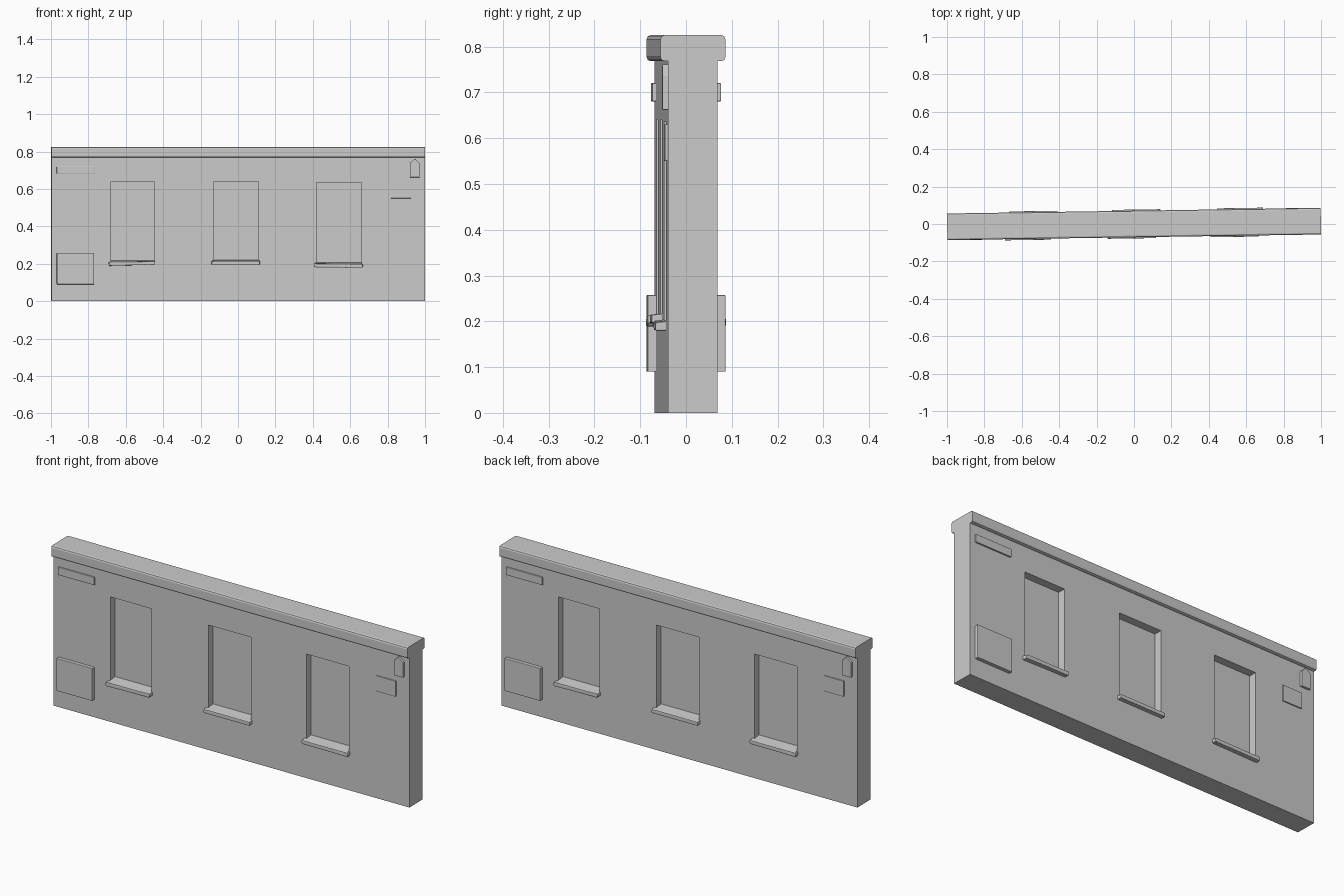
import bpy, bmesh, math
from mathutils import Matrix, Vector

if "Cube" in bpy.data.objects:
    bpy.data.objects.remove(bpy.data.objects["Cube"], do_unlink=True)

grey = bpy.data.materials.new("plain grey")
grey.use_nodes = True
grey.diffuse_color = (0.6, 0.6, 0.6, 1)
grey.node_tree.nodes["Principled BSDF"].inputs["Base Color"].default_value = (0.6, 0.6, 0.6, 1)

TURN = Matrix.Rotation(0.015, 4, "Z")      # the whole wall is slightly skewed
FACE = -0.054                              # front surface of the wall
SIDES = {"front": Matrix(), "back": Matrix.Rotation(math.pi, 4, "Z")}


def prism(name, outline, axis, start, end, side=Matrix(), bevel=0.0, long_only=False, tilt=0.0):
    """Extrude a 2D outline along x (outline in y, z) or along y (outline in x, z)."""
    bm = bmesh.new()
    place = (lambda a, b, d: (d, a, b)) if axis == "x" else (lambda a, b, d: (a, d, b))
    base = bm.faces.new([bm.verts.new(place(a, b, start)) for a, b in outline])
    made = bmesh.ops.extrude_face_region(bm, geom=[base])["geom"]
    shift = Vector(place(0, 0, end - start))
    bmesh.ops.translate(bm, vec=shift, verts=[g for g in made if isinstance(g, bmesh.types.BMVert)])
    bmesh.ops.recalc_face_normals(bm, faces=bm.faces)
    if bevel:
        edges = [e for e in bm.edges if not long_only
                 or abs((e.verts[0].co - e.verts[1].co).normalized().x) > 0.9]
        bmesh.ops.bevel(bm, geom=edges, offset=bevel, segments=2, profile=0.5, affect="EDGES")
    if tilt:
        middle = sum((v.co for v in bm.verts), Vector()) / len(bm.verts)
        bmesh.ops.rotate(bm, cent=middle, matrix=Matrix.Rotation(tilt, 3, "Y"), verts=bm.verts)
    bm.transform(TURN @ side)
    mesh = bpy.data.meshes.new(name)
    bm.to_mesh(mesh)
    bm.free()
    mesh.materials.append(grey)
    obj = bpy.data.objects.new(name, mesh)
    bpy.context.collection.objects.link(obj)
    return obj


def rect(a0, a1, b0, b1):
    return [(a0, b0), (a1, b0), (a1, b1), (a0, b1)]


# Wall slab and rounded coping
wall = prism("wall", rect(FACE, -FACE, 0, 0.78), "x", -0.999, 0.999)
prism("coping", rect(-0.071, 0.071, 0.768, 0.825), "x", -0.999, 0.999, bevel=0.009, long_only=True)

# Window recesses: left edge, right edge, bottom, top, sill height, sill tilt
WINDOWS = {"right": (-0.68, -0.45, 0.2, 0.64, 0.203, -0.025),
           "middle": (-0.13, 0.11, 0.2, 0.64, 0.207, 0.0),
           "left": (0.42, 0.66, 0.185, 0.635, 0.192, 0.015)}
# Plates fixed to the wall: left edge, right edge, bottom, top, thickness
PLATES = {"notice_board": (-0.97, -0.77, 0.09, 0.257, 0.018),
          "street_plate": (-0.97, -0.765, 0.68, 0.72, 0.008),
          "small_plate": (0.815, 0.925, 0.55, 0.63, 0.006)}

for side, turn in SIDES.items():
    for place, (x0, x1, z0, z1, sill_z, tilt) in WINDOWS.items():
        cutter = prism("window_cutter", rect(x0, x1, z0, z1), "y", FACE - 0.05, FACE + 0.04, turn)
        cutter.hide_render = True
        cut = wall.modifiers.new("window", "BOOLEAN")
        cut.operation, cut.solver, cut.object = "DIFFERENCE", "EXACT", cutter
        bpy.context.view_layer.objects.active = wall
        bpy.ops.object.modifier_apply(modifier=cut.name)
        bpy.data.objects.remove(cutter, do_unlink=True)

        # Projecting sill with a sloping top
        profile = [(FACE + 0.039, sill_z - 0.008), (FACE - 0.022, sill_z - 0.011),
                   (FACE - 0.022, sill_z + 0.007), (FACE + 0.039, sill_z + 0.014)]
        prism(f"{side}_{place}_sill_ledge", profile, "x", x0, x1, turn)
        nose = [(FACE + 0.002, sill_z - 0.011), (FACE - 0.023, sill_z - 0.011),
                (FACE - 0.023, sill_z + 0.007), (FACE + 0.002, sill_z + 0.01)]
        prism(f"{side}_{place}_sill_nose", nose, "x", x0 - 0.012, x1 + 0.006, turn,
              bevel=0.003, tilt=tilt)

    for name, (x0, x1, z0, z1, thick) in PLATES.items():
        prism(f"{side}_{name}", rect(x0, x1, z0, z1), "y", FACE - thick, FACE + 0.01, turn, bevel=0.002)

    # Pointed house-number lamp near the corner
    lamp = [(0.918, 0.662), (0.97, 0.662), (0.97, 0.738), (0.944, 0.762), (0.918, 0.738)]
    prism(f"{side}_number_lamp", lamp, "y", FACE - 0.012, FACE + 0.01, turn, bevel=0.002)
